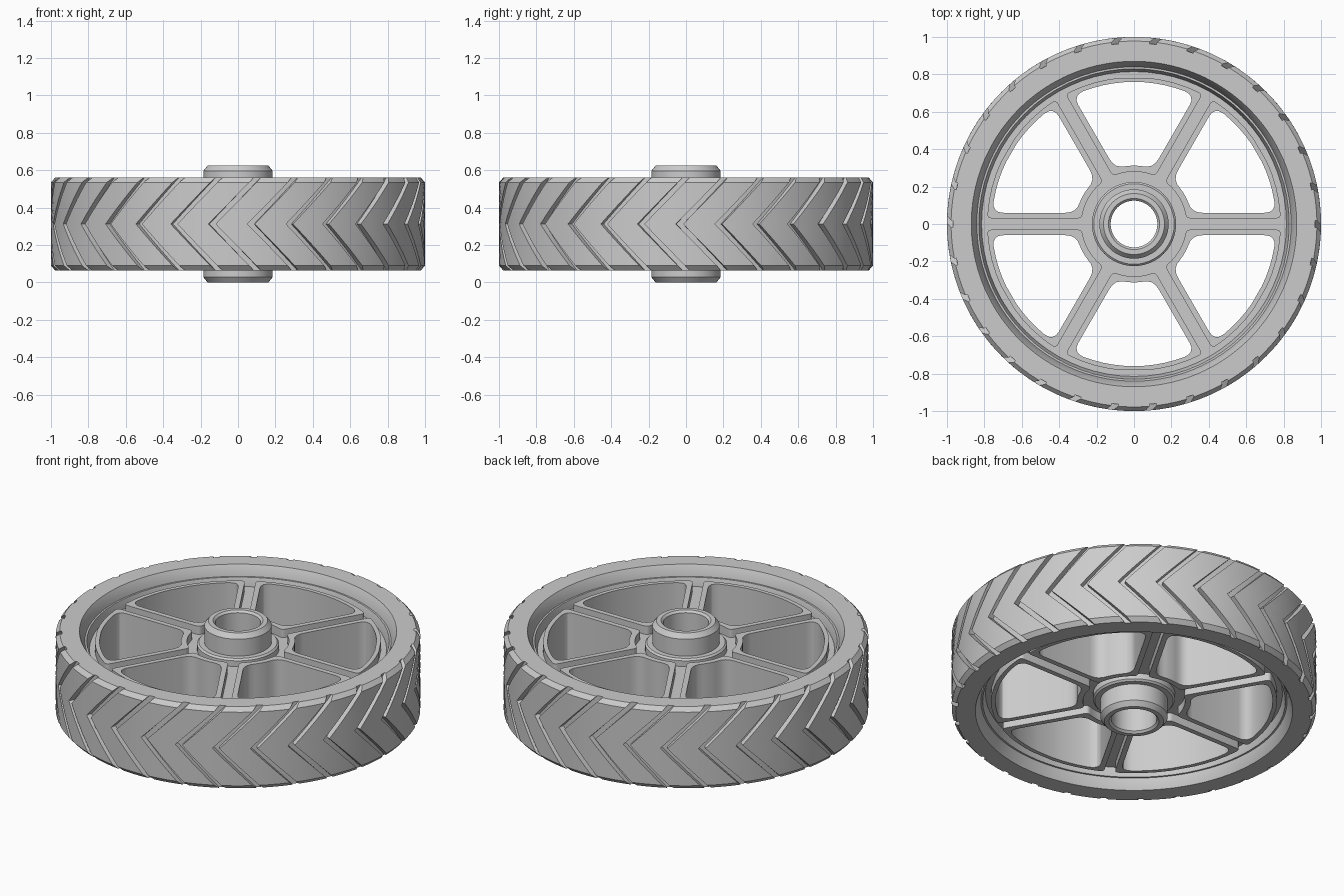
import bpy, bmesh, math
from math import sin, cos, pi, radians, sqrt

if "Cube" in bpy.data.objects:
    bpy.data.objects.remove(bpy.data.objects["Cube"])

MID = 0.3125  # height of the wheel's middle plane

grey = bpy.data.materials.new("light grey")
grey.diffuse_color = (0.6, 0.6, 0.6, 1)
grey.use_nodes = True
grey.node_tree.nodes["Principled BSDF"].inputs["Base Color"].default_value = grey.diffuse_color


def finish(obj):
    obj.data.materials.clear()
    obj.data.materials.append(grey)
    bpy.ops.object.select_all(action='DESELECT')
    obj.select_set(True)
    bpy.context.view_layer.objects.active = obj
    bpy.ops.object.shade_smooth_by_angle(angle=radians(30))


def loft(name, loops):
    """Closed surface through a cyclic list of closed point loops."""
    bm = bmesh.new()
    rows = [[bm.verts.new(p) for p in loop] for loop in loops]
    n = len(rows[0])
    for a, b in zip(rows, rows[1:] + rows[:1]):
        for i in range(n):
            j = (i + 1) % n
            bm.faces.new((a[i], a[j], b[j], b[i]))
    bmesh.ops.remove_doubles(bm, verts=bm.verts, dist=1e-5)
    bmesh.ops.dissolve_degenerate(bm, dist=1e-5, edges=bm.edges)
    bmesh.ops.recalc_face_normals(bm, faces=bm.faces)
    mesh = bpy.data.meshes.new(name)
    bm.to_mesh(mesh)
    bm.free()
    obj = bpy.data.objects.new(name, mesh)
    bpy.context.collection.objects.link(obj)
    finish(obj)


def lathe(name, profile, n):
    loft(name, [[(r * cos(2 * pi * i / n), r * sin(2 * pi * i / n), z)
                 for i in range(n)] for r, z in profile])


def mirrored(half):
    """Lower half of a profile, followed by its mirror above the middle."""
    return half + [(r, 2 * MID - z) for r, z in reversed(half)]


def plate(name, outlines, half_height):
    """Flat plate with holes, from 2D outlines."""
    cu = bpy.data.curves.new(name, 'CURVE')
    cu.dimensions = '2D'
    cu.fill_mode = 'BOTH'
    cu.extrude = half_height
    for pts in outlines:
        s = cu.splines.new('POLY')
        s.points.add(len(pts) - 1)
        for p, (x, y) in zip(s.points, pts):
            p.co = (x, y, 0, 1)
        s.use_cyclic_u = True
    obj = bpy.data.objects.new(name, cu)
    obj.location.z = MID
    bpy.context.collection.objects.link(obj)
    bpy.ops.object.select_all(action='DESELECT')
    obj.select_set(True)
    bpy.context.view_layer.objects.active = obj
    bpy.ops.object.convert(target='MESH')
    finish(bpy.context.view_layer.objects.active)


def circle(r, n):
    return [(r * cos(2 * pi * i / n), r * sin(2 * pi * i / n)) for i in range(n)]


def sector(k, w, r_in, r_out, t):
    """Rounded opening between spokes k and k+1; w is half the spoke width."""
    def corner(r):
        a = math.asin(w / r)
        x = sqrt(r * r - w * w)
        s = 1 if r == r_out else -1
        return (x - s * t, w), (x, w), (r * cos(a + t / r), r * sin(a + t / r)), a + t / r

    def bend(p, c, q):
        return [tuple((1 - u) ** 2 * p[i] + 2 * u * (1 - u) * c[i] + u * u * q[i]
                      for i in (0, 1)) for u in (0, .25, .5, .75, 1)]

    p, c, q, a_in = corner(r_in)
    half = list(reversed(bend(p, c, q)))
    p, c, q, a_out = corner(r_out)
    half += bend(p, c, q)
    for r, a, end in ((r_out, a_out, True), (r_in, a_in, False)):
        arc = [a + (pi / 6 - a) * i / 5 for i in range(1, 5)]
        pts = [(r * cos(v), r * sin(v)) for v in arc]
        half = half + pts if end else pts[::-1] + half
    # mirror the half across the 30 degree line, then turn into place
    c60, s60 = cos(pi / 3), sin(pi / 3)
    full = half + [(x * c60 + y * s60, x * s60 - y * c60) for x, y in reversed(half)]
    c, s = cos(k * pi / 3), sin(k * pi / 3)
    return [(x * c - y * s, x * s + y * c) for x, y in full]


# Tyre with chevron grooves: columns jump between land and groove radius
GROOVE, TWIST = 2.2, 14.0
columns = [(-GROOVE / 2, 0), (-GROOVE / 2, 1), (GROOVE / 2, 1), (GROOVE / 2, 0), (4.3, 0), (7.6, 0)]
Z0, Z1 = 0.065, 0.56


def tyre_row(z, land, groove):
    twist = -TWIST * (1 - abs(z - MID) / (MID - Z0))
    loop = []
    for k in range(30):
        for a, g in columns:
            v = radians(12 * k + a + twist)
            r = groove if g else land
            loop.append((r * cos(v), r * sin(v), z))
    return loop


FLOOR = 0.967
tread = [(Z0, 0.978, FLOOR), (0.09, 1, FLOOR)]
tread += [(0.09 + 0.445 * i / 10, 1, FLOOR) for i in range(1, 10)]
tread += [(0.535, 1, FLOOR), (Z1, 0.978, FLOOR)]
inner = [(Z1, 0.955), (Z1, 0.87), (0.50, 0.84), (0.125, 0.84), (Z0, 0.87), (Z0, 0.955)]
loft("tyre", [tyre_row(*t) for t in tread] + [tyre_row(z, r, r) for z, r in inner])

# Rim band inside the tyre
lathe("rim_band", mirrored([(0.845, 0.125), (0.83, 0.125), (0.815, 0.175)]), 72)

# Spoked web: recessed plate with six openings
plate("spoke_web", [circle(0.84, 72), circle(0.17, 40)]
      + [sector(k, 0.03, 0.28, 0.785, 0.025) for k in range(6)], 0.1375)

# Raised lip around each opening
for k in range(6):
    plate("opening_lip_%d" % (k + 1),
          [sector(k, 0.03, 0.28, 0.785, 0.025), sector(k, 0.06, 0.312, 0.76, 0.06)], 0.1875)

# Hub sleeve with chamfered ends, bore and collar
lathe("hub", mirrored([(0.125, MID), (0.125, 0.012), (0.137, 0), (0.163, 0), (0.185, 0.028),
                       (0.185, 0.13), (0.215, 0.13), (0.225, 0.14), (0.225, 0.2)])[1:-1], 48)
